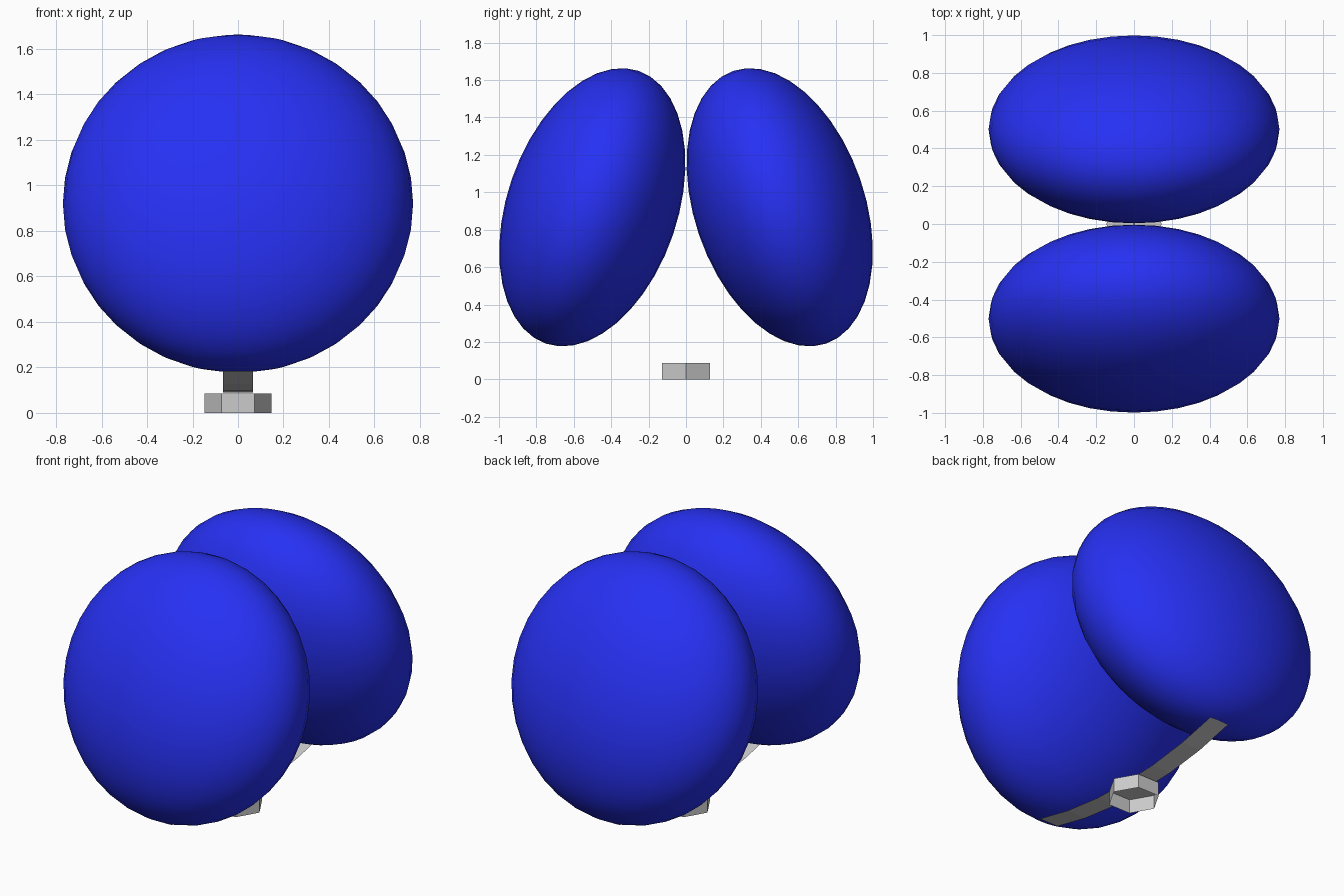
import bpy, bmesh, math
from mathutils import Matrix

if "Cube" in bpy.data.objects:
    bpy.data.objects.remove(bpy.data.objects["Cube"])


def material(name, color):
    mat = bpy.data.materials.new(name)
    mat.diffuse_color = color
    mat.use_nodes = True
    mat.node_tree.nodes["Principled BSDF"].inputs["Base Color"].default_value = mat.diffuse_color
    return mat


def finish(name, bm):
    mesh = bpy.data.meshes.new(name)
    bm.to_mesh(mesh)
    bm.free()
    obj = bpy.data.objects.new(name, mesh)
    bpy.context.collection.objects.link(obj)
    return obj


blue = material("blue", (0.02, 0.03, 0.9, 1))

# Two flattened balls leaning together at the top
for name, side in (("front_pad", -1), ("back_pad", 1)):
    bm = bmesh.new()
    bmesh.ops.create_uvsphere(bm, u_segments=36, v_segments=20, radius=1)
    place = (Matrix.Translation((0, 0.501 * side, 0.92))
             @ Matrix.Rotation(math.radians(18.8 * side), 4, 'X')
             @ Matrix.Diagonal((0.77, 0.456, 0.77, 1)))
    bmesh.ops.transform(bm, matrix=place, verts=bm.verts)
    pad = finish(name, bm)
    pad.data.materials.append(blue)
    pad.data.polygons.foreach_set("use_smooth", [True] * len(pad.data.polygons))

# Thin curved strip joining the balls
half = [(0.24, 0.097), (0.50, 0.13), (0.745, 0.185)]
profile = [(-y, z) for y, z in reversed(half)] + [(0, 0.09)] + half
bm = bmesh.new()
rows = [[bm.verts.new((x, y, z)) for x in (-0.065, 0.065)] for y, z in profile]
for a, b in zip(rows, rows[1:]):
    bm.faces.new((a[0], a[1], b[1], b[0]))
finish("connecting_strip", bm)

# Hexagonal base, hollow and open underneath
bm = bmesh.new()
bmesh.ops.create_cone(bm, cap_ends=True, segments=6, radius1=0.147, radius2=0.147,
                      depth=0.086,
                      matrix=Matrix.Translation((0, 0, 0.043)) @ Matrix.Rotation(math.radians(30), 4, 'Z'))
# Turn so that a corner points along x
corner = max(bm.verts, key=lambda v: v.co.x).co
turn = Matrix.Rotation(-math.atan2(corner.y, corner.x), 4, 'Z')
bmesh.ops.transform(bm, matrix=turn, verts=bm.verts)
bottom = [f for f in bm.faces if f.normal.z < -0.9]
bmesh.ops.delete(bm, geom=bottom, context='FACES_ONLY')
finish("hex_base", bm)
